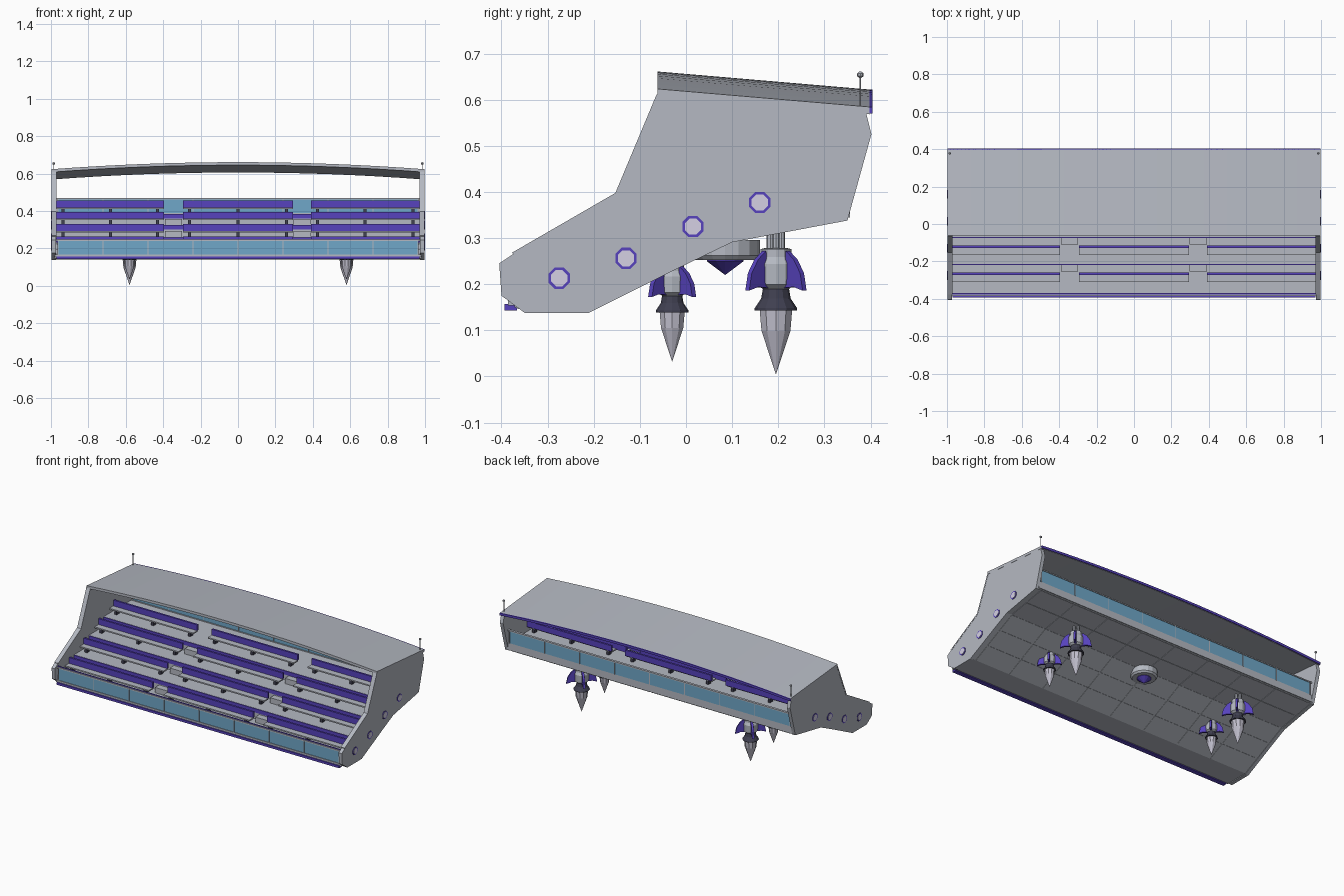
import bpy, bmesh, math
from mathutils import Matrix, Vector

if "Cube" in bpy.data.objects:
    bpy.data.objects.remove(bpy.data.objects["Cube"])


def material(name, rgb):
    m = bpy.data.materials.new(name)
    m.use_nodes = True
    m.diffuse_color = (*rgb, 1)
    bsdf = next(n for n in m.node_tree.nodes if n.type == 'BSDF_PRINCIPLED')
    bsdf.inputs["Base Color"].default_value = (*rgb, 1)
    return m


GREY = material("hull grey", (0.46, 0.485, 0.54))
PURPLE = material("purple trim", (0.095, 0.055, 0.51))
BLUE = material("blue glass", (0.16, 0.39, 0.58))
DARK = material("dark metal", (0.05, 0.05, 0.08))
LIGHT = material("exhaust grey", (0.54, 0.53, 0.62))
LAMP = material("pale lamp", (0.66, 0.63, 0.77))


def finish(bm, name, mat):
    bmesh.ops.recalc_face_normals(bm, faces=bm.faces)
    me = bpy.data.meshes.new(name)
    bm.to_mesh(me)
    bm.free()
    me.materials.append(mat)
    ob = bpy.data.objects.new(name, me)
    bpy.context.collection.objects.link(ob)
    return ob


def extrude(name, profile, x0, x1, mat):
    """Closed (y, z) profile swept along x."""
    bm = bmesh.new()
    face = bm.faces.new([bm.verts.new((x0, y, z)) for y, z in profile])
    out = bmesh.ops.extrude_face_region(bm, geom=[face])["geom"]
    verts = [v for v in out if isinstance(v, bmesh.types.BMVert)]
    bmesh.ops.translate(bm, verts=verts, vec=(x1 - x0, 0, 0))
    return finish(bm, name, mat)


def box(name, x0, x1, y0, y1, z0, z1, mat):
    return extrude(name, [(y0, z0), (y1, z0), (y1, z1), (y0, z1)], x0, x1, mat)


def slab(name, a, b, t, x0, x1, mat):
    """Plate between two (y, z) points, thickened on its normal."""
    a, b = Vector(a), Vector(b)
    d = (b - a).normalized() * t / 2
    n = Vector((-d.y, d.x))
    return extrude(name, [a - n, b - n, b + n, a + n], x0, x1, mat)


def lathe(name, profile, centre, sides, mat):
    """Revolve (radius, z) points around a vertical axis."""
    bm = bmesh.new()
    rings = []
    for r, z in profile:
        rings.append([bm.verts.new((centre[0] + r * math.cos(i * math.tau / sides),
                                    centre[1] + r * math.sin(i * math.tau / sides), z))
                      for i in range(sides)])
    for lo, hi in zip(rings, rings[1:]):
        for i in range(sides):
            j = (i + 1) % sides
            bm.faces.new((lo[i], lo[j], hi[j], hi[i]))
    bm.faces.new(rings[0])
    bm.faces.new(rings[-1])
    bmesh.ops.remove_doubles(bm, verts=bm.verts, dist=0.0003)
    return finish(bm, name, mat)


def disc(name, x, y, z, r, depth, mat):
    bm = bmesh.new()
    turn = Matrix.Translation((x, y, z)) @ Matrix.Rotation(math.pi / 2, 4, 'Y') \
        @ Matrix.Rotation(math.pi / 8, 4, 'Z')
    bmesh.ops.create_cone(bm, cap_ends=True, segments=8, radius1=r, radius2=r,
                          depth=depth, matrix=turn)
    return finish(bm, name, mat)


def arched(name, y0, y1, thick, mat):
    """Roof strip that arches across x and falls to the rear."""
    bm = bmesh.new()
    n, rings = 16, []
    for i in range(n + 1):
        x = -0.997 + 1.994 * i / n
        top = [0.661 - 0.038 * x * x - 0.085 * (y + 0.06) for y in (y0, y1)]
        rings.append([bm.verts.new((x, y, z)) for y, z in
                      ((y0, top[0]), (y1, top[1]), (y1, top[1] - thick), (y0, top[0] - thick))])
    for a, b in zip(rings, rings[1:]):
        for k in range(4):
            bm.faces.new((a[k], a[(k + 1) % 4], b[(k + 1) % 4], b[k]))
    bm.faces.new(rings[0])
    bm.faces.new(rings[-1])
    return finish(bm, name, mat)


# Stepped hull: underside and four terraces
under = [(-0.372, 0.15), (-0.35, 0.142), (-0.21, 0.142), (0.10, 0.295), (0.35, 0.34)]
treads = [0.195, 0.26, 0.325, 0.385]
risers = [-0.215, -0.07, 0.075]
steps = [(0.352, treads[3])]
for k in (2, 1, 0):
    steps += [(risers[k], treads[k + 1]), (risers[k], treads[k])]
extrude("hull", under + steps + [(-0.372, treads[0])], -0.98, 0.98, GREY)

# Raised panels on the underside
for a, b in zip(under[2:], under[3:]):
    a, b = Vector(a), Vector(b)
    rows = 3 if b.y < 0.3 else 2
    for r in range(rows):
        p, q = a.lerp(b, (r + 0.02) / rows), a.lerp(b, (r + 0.98) / rows)
        for c in range(8):
            x = -0.96 + c * 0.24
            slab("belly_panel", p, q, 0.004, x + 0.002, x + 0.238, GREY)

# Side walls with edge trim, lamps and aerials
wall = [(-0.405, 0.245), (-0.375, 0.265), (-0.15, 0.395), (-0.06, 0.61),
        (0.39, 0.573), (0.402, 0.525), (0.35, 0.338), (0.10, 0.291),
        (-0.01, 0.238), (-0.21, 0.138), (-0.35, 0.138), (-0.40, 0.175)]
lamps = [(-0.275, 0.213), (-0.13, 0.256), (0.015, 0.325), (0.16, 0.377)]
for s in (-1, 1):
    extrude("side_wall", wall, s * 0.974, s * 0.996, GREY)
    for a, b in zip(wall[1:3], wall[2:4]):
        slab("wall_trim", a, b, 0.008, s * 0.97, s * 0.997, GREY)
    for y, z in lamps:
        disc("lamp_ring", s * 0.996, y, z, 0.025, 0.005, PURPLE)
        disc("lamp", s * 0.997, y, z, 0.019, 0.006, LAMP)
    lathe("aerial", [(0.002, 0.575), (0.002, 0.65)], (s * 0.985, 0.378), 6, GREY)
    lathe("aerial_tip", [(0.002, 0.647), (0.007, 0.651), (0.007, 0.657), (0.002, 0.661)],
          (s * 0.985, 0.378), 8, GREY)

# Arched roof with coloured rear edge
arched("roof", -0.062, 0.398, 0.016, GREY)
arched("roof_rear_trim", 0.396, 0.404, 0.014, PURPLE)

# Front parapet and rear windows
box("front_sill", -0.98, 0.98, -0.386, -0.368, 0.154, 0.168, GREY)
box("front_glass", -0.965, 0.965, -0.382, -0.372, 0.168, 0.24, BLUE)
box("front_rail", -0.975, 0.975, -0.384, -0.368, 0.24, 0.248, GREY)
box("front_rail_cap", -0.975, 0.975, -0.378, -0.37, 0.248, 0.251, PURPLE)
box("front_bumper", -0.97, 0.97, -0.394, -0.366, 0.143, 0.157, PURPLE)
box("rear_sill", -0.98, 0.98, 0.343, 0.356, 0.345, 0.388, GREY)
box("rear_glass", -0.965, 0.965, 0.348, 0.356, 0.388, 0.462, BLUE)
box("rear_rail", -0.975, 0.975, 0.345, 0.36, 0.462, 0.469, GREY)
for i in range(9):
    x = -0.962 + i * 0.2405
    box("front_mullion", x - 0.002, x + 0.002, -0.385, -0.37, 0.168, 0.24, GREY)
    box("rear_mullion", x - 0.002, x + 0.002, 0.346, 0.358, 0.388, 0.462, GREY)

# Benches in three blocks per terrace, with aisle steps and riser trim between
blocks = [(-0.97, -0.395), (-0.295, 0.295), (0.39, 0.97)]
for k, floor in enumerate(treads):
    y = -0.27 + 0.145 * k
    for x0, x1 in blocks:
        box("bench_seat", x0, x1, y - 0.04, y, floor + 0.026, floor + 0.034, GREY)
        box("bench_back", x0, x1, y - 0.002, y + 0.01, floor + 0.034, floor + 0.07, PURPLE)
        for t in (0.06, 0.5, 0.94):
            x = x0 + (x1 - x0) * t
            box("bench_leg", x - 0.008, x + 0.008, y - 0.03, y - 0.004, floor, floor + 0.026, DARK)
    if k < 3:
        box("riser_trim", -0.972, 0.972, risers[k] - 0.004, risers[k],
            treads[k + 1] - 0.025, treads[k + 1] - 0.001, PURPLE)
        for x in (-0.345, 0.343):
            box("aisle_step", x - 0.046, x + 0.046, risers[k] - 0.04, risers[k],
                floor, floor + 0.033, GREY)


def thruster(x, y, scale, tip, top):
    """Finned pod over a flared nozzle and a faceted exhaust cone."""
    def ring(points):
        return [(r * scale, tip + h * scale) for r, h in points]
    for q in range(3):
        spot = (x + 0.014 * scale * math.cos(q * math.tau / 3),
                y + 0.014 * scale * math.sin(q * math.tau / 3))
        lathe("thruster_post", [(0.008 * scale, tip + 0.26 * scale), (0.008 * scale, top)], spot, 8, GREY)
    lathe("thruster_body", ring([(0.028, 0.185), (0.04, 0.195), (0.042, 0.24), (0.034, 0.255),
                                 (0.034, 0.272), (0.022, 0.275)]), (x, y), 12, GREY)
    lathe("thruster_nozzle", ring([(0.046, 0.139), (0.046, 0.144), (0.032, 0.165),
                                   (0.028, 0.188)]), (x, y), 12, DARK)
    lathe("thruster_cone", ring([(0, 0), (0.033, 0.095), (0.037, 0.14)]), (x, y), 10, LIGHT)
    fin = [(0.03, 0.188), (0.06, 0.19), (0.088, 0.182), (0.08, 0.22), (0.06, 0.25), (0.036, 0.268)]
    for q in range(4):
        ob = extrude("thruster_fin", ring(fin), -0.006, 0.006, PURPLE)
        base = Matrix.Translation((x, y, 0)) @ Matrix.Rotation(math.pi / 4 + q * math.pi / 2, 4, 'Z')
        ob.data.transform(base)


for s in (-1, 1):
    thruster(s * 0.58, 0.195, 1.0, 0.004, 0.33)
    thruster(s * 0.58, -0.03, 0.77, 0.032, 0.26)

# Central emitter under the hull
lathe("emitter_ring", [(0.045, 0.252), (0.066, 0.252), (0.075, 0.262), (0.075, 0.296)],
      (0, 0.085), 16, GREY)
lathe("emitter_cone", [(0, 0.22), (0.04, 0.25), (0.04, 0.256)], (0, 0.085), 12, PURPLE)
